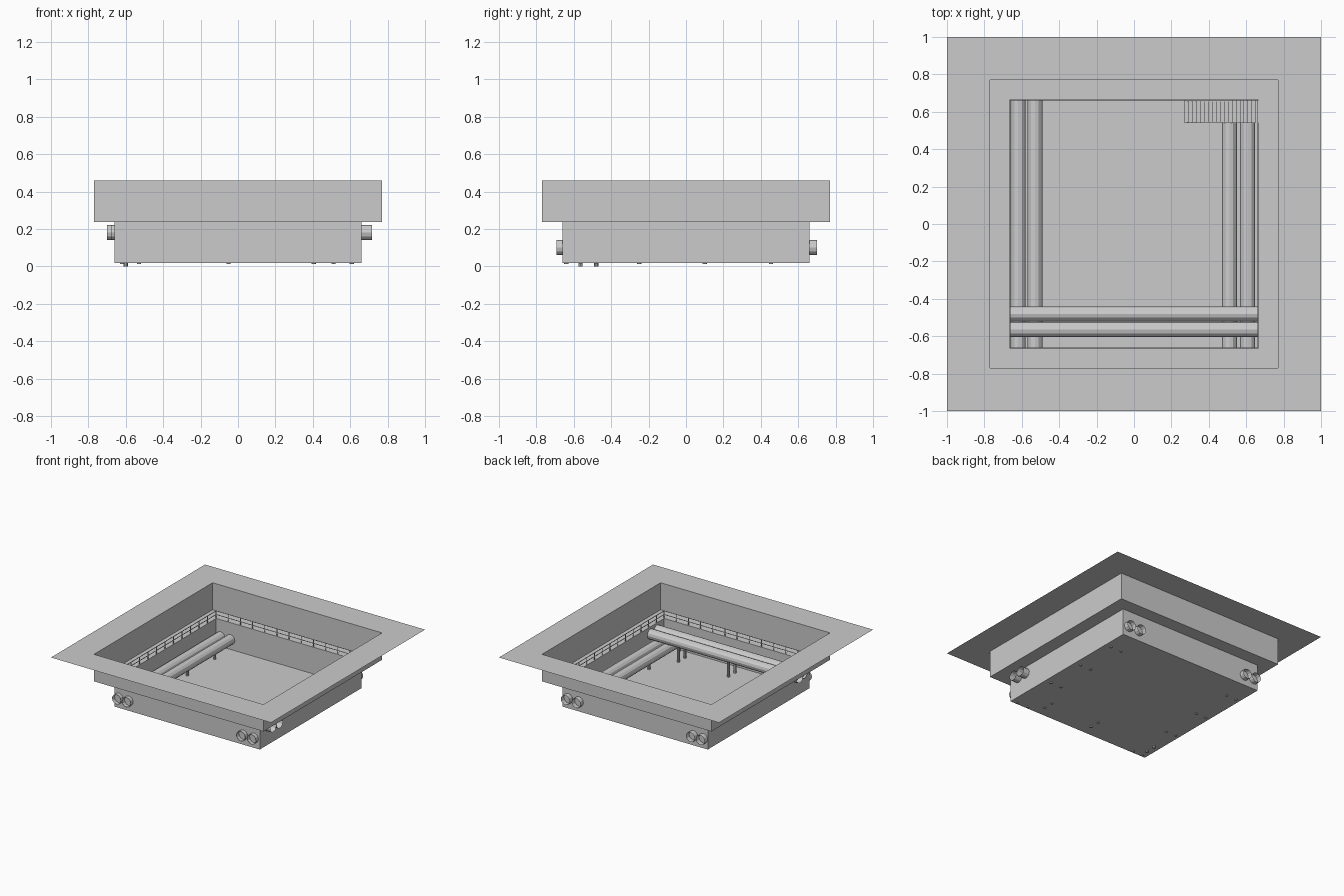
import bpy, bmesh, math
from mathutils import Vector, Matrix

if "Cube" in bpy.data.objects:
    bpy.data.objects.remove(bpy.data.objects["Cube"])


def finish(bm, name):
    me = bpy.data.meshes.new(name)
    bm.to_mesh(me)
    bm.free()
    ob = bpy.data.objects.new(name, me)
    bpy.context.collection.objects.link(ob)
    return ob


def add_rod(bm, a, b, r, sides, caps=True):
    a, b = Vector(a), Vector(b)
    d = b - a
    m = Matrix.Translation((a + b) / 2) @ d.to_track_quat('Z', 'Y').to_matrix().to_4x4()
    bmesh.ops.create_cone(bm, cap_ends=caps, segments=sides, radius1=r, radius2=r,
                          depth=d.length, matrix=m)


def add_box(bm, lo, hi):
    lo, hi = Vector(lo), Vector(hi)
    m = Matrix.Translation((lo + hi) / 2) @ Matrix.Diagonal((*(hi - lo), 1))
    bmesh.ops.create_cube(bm, size=1, matrix=m)


# Stepped pit: ground sheet, upper wall, ledge, lower wall, floor
FLOOR, LEDGE, TOP, P = 0.018, 0.238, 0.46, 0.66
bm = bmesh.new()
rings = []
for h, z in ((1, TOP), (0.77, TOP), (0.77, LEDGE), (P, LEDGE), (P, FLOOR)):
    rings.append([bm.verts.new((sx * h, sy * h, z))
                  for sx, sy in ((-1, -1), (1, -1), (1, 1), (-1, 1))])
for lo, hi in zip(rings, rings[1:]):
    for i in range(4):
        j = (i + 1) % 4
        bm.faces.new((lo[i], lo[j], hi[j], hi[i]))
bm.faces.new(rings[-1])
finish(bm, "pit_shell")

# Pipes passing through the lower walls, open ended
R = 0.04
Y_PIPES = (-0.62, -0.53, 0.51, 0.608)
X_PIPES = ((-0.565, -0.68), (-0.48, -0.70))
bm = bmesh.new()
for x in Y_PIPES:
    add_rod(bm, (x, -0.693, 0.1), (x, 0.70, 0.1), R, 12, False)
finish(bm, "lower_pipes")
bm = bmesh.new()
for y, start in X_PIPES:
    add_rod(bm, (start, y, 0.18), (0.717, y, 0.18), R, 12, False)
finish(bm, "upper_pipes")

# Support legs under the pipes, slightly through the floor
bm = bmesh.new()
for x in Y_PIPES:
    for y in (-0.64, -0.25, 0.1, 0.455):
        add_rod(bm, (x, y, 0.012), (x, y, 0.065), 0.011, 8)
for y, start in X_PIPES:
    for x, z in ((-0.6, 0.0), (-0.05, 0.012), (0.405, 0.012)):
        add_rod(bm, (x, y, z), (x, y, 0.145), 0.011, 8)
finish(bm, "pipe_legs")

# Staircase in the back right corner
N, X0, X1, Y0, Y1 = 18, 0.27, 0.65, 0.54, 0.66
run, rise = (X1 - X0) / N, (LEDGE - FLOOR) / N
bm = bmesh.new()
for i in range(N):
    z = FLOOR + (i + 1) * rise
    add_box(bm, (X0 + i * run, Y0, z - rise), (X0 + (i + 1) * run, Y1, z))
finish(bm, "stair_steps")
bm = bmesh.new()
for y in (Y0, Y1 - 0.006):
    side = [bm.verts.new((x, y, z)) for x, z in
            ((X0, FLOOR), (X0 + 0.03, FLOOR), (X1, LEDGE - 0.02), (X1, LEDGE), (X0, FLOOR + rise))]
    f = bm.faces.new(side)
    ext = bmesh.ops.extrude_face_region(bm, geom=[f])
    bmesh.ops.translate(bm, vec=(0, 0.006, 0),
                        verts=[v for v in ext["geom"] if isinstance(v, bmesh.types.BMVert)])
bmesh.ops.recalc_face_normals(bm, faces=bm.faces)
finish(bm, "stair_stringers")

# Guard railing on the ledge, open at the stair head
E, H, T = 0.664, 0.06, 0.003
bm = bmesh.new()
runs = (((-E, -E), (E, -E)), ((-E, -E), (-E, E)), ((-E, E), (E, E)), ((E, -E), (E, 0.54)))
for (ax, ay), (bx, by) in runs:
    for dz in (H * 0.5, H):
        add_rod(bm, (ax, ay, LEDGE + dz), (bx, by, LEDGE + dz), T, 6)
    for i in range(13):
        t = i / 12
        x, y = ax + (bx - ax) * t, ay + (by - ay) * t
        add_rod(bm, (x, y, LEDGE), (x, y, LEDGE + H), T, 6)
finish(bm, "guard_railing")
